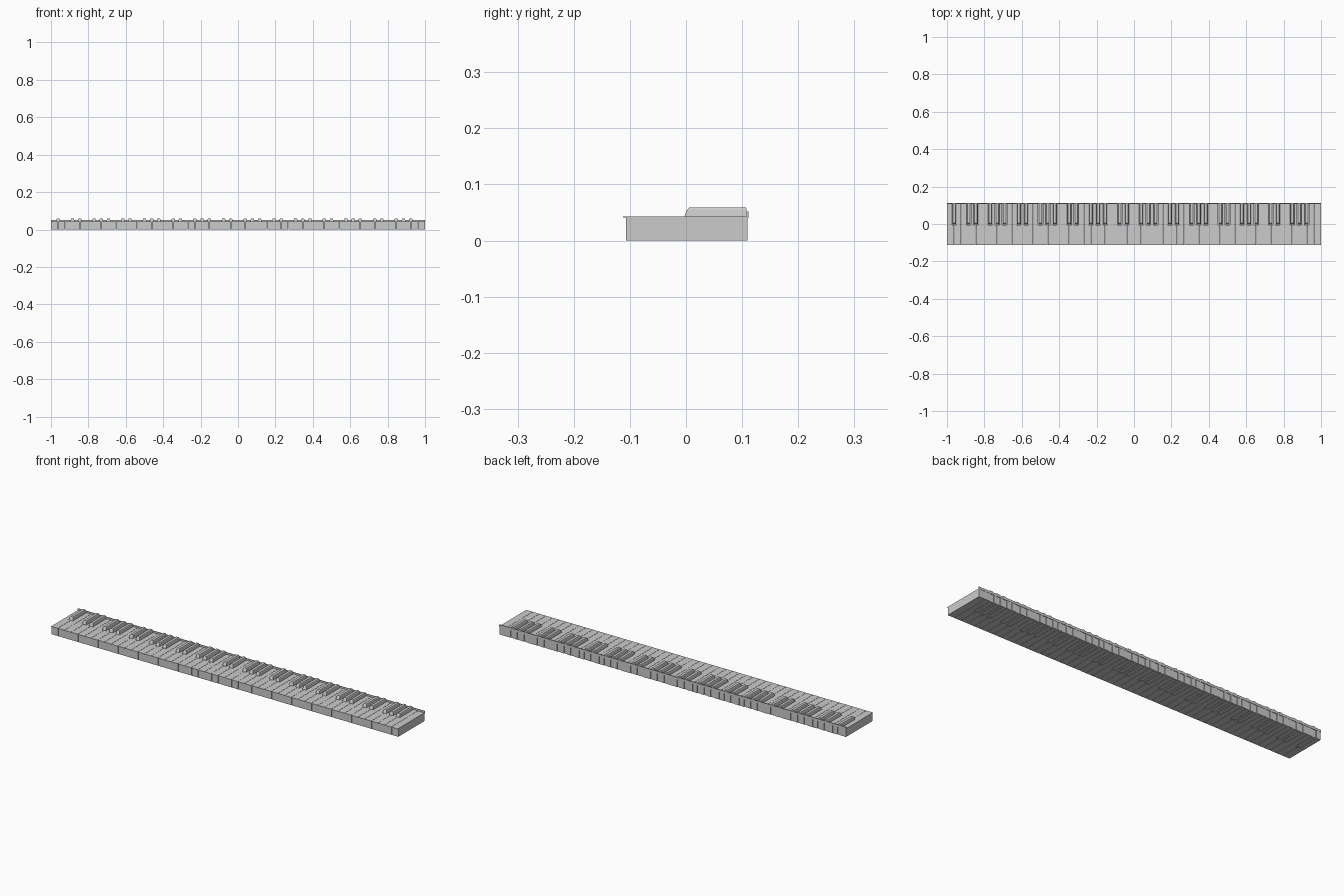
import bpy, bmesh

if "Cube" in bpy.data.objects:
    bpy.data.objects.remove(bpy.data.objects["Cube"])

N = 52                      # white keys, lowest note A, highest note C
W = 2.0 / N
GAP = 0.0006                # half gap between neighbouring keys
FRONT, LIP, BACK = -0.107, -0.112, 0.110
NOTCH_Y, NOTCH = -0.005, 0.0122   # notch start and half width beside a black key
TOP = 0.043
LETTERS = "ABCDEFG"


def has_black(i):
    """Is there a black key on the boundary between white keys i-1 and i?"""
    return 0 < i < N and LETTERS[(i - 1) % 7] in "ACDFG"


def finish(name, bm):
    bmesh.ops.recalc_face_normals(bm, faces=bm.faces)
    mesh = bpy.data.meshes.new(name)
    bm.to_mesh(mesh)
    bm.free()
    obj = bpy.data.objects.new(name, mesh)
    bpy.context.collection.objects.link(obj)
    return obj


def loft(bm, rings):
    """Join rings of equal length and cap both ends."""
    loops = [[bm.verts.new(p) for p in r] for r in rings]
    n = len(loops[0])
    for a, b in zip(loops, loops[1:]):
        for k in range(n):
            bm.faces.new((a[k], a[(k + 1) % n], b[(k + 1) % n], b[k]))
    bm.faces.new(loops[0][::-1])
    bm.faces.new(loops[-1])


def key_outline(i, front):
    """Plan of a white key, notched where black keys sit."""
    x0, x1 = -1 + i * W, -1 + (i + 1) * W
    l, r = x0 + GAP, x1 - GAP
    pts = [(l, front), (r, front)]
    if has_black(i + 1):
        pts += [(r, NOTCH_Y), (x1 - NOTCH, NOTCH_Y), (x1 - NOTCH, BACK)]
    else:
        pts += [(r, BACK)]
    if has_black(i):
        pts += [(x0 + NOTCH, BACK), (x0 + NOTCH, NOTCH_Y), (l, NOTCH_Y)]
    else:
        pts += [(l, BACK)]
    return pts


def prism(bm, pts, z0, z1):
    loft(bm, [[(x, y, z) for x, y in pts] for z in (z0, z1)])


# White keys: body plus thin top plate with a front lip
for i in range(N):
    bm = bmesh.new()
    prism(bm, key_outline(i, FRONT), 0, TOP - 0.002)
    prism(bm, key_outline(i, LIP), TOP - 0.002, TOP)
    finish(f"white_key_{i + 1}", bm)

# Black keys: straight shank, tapered cap with sloping front
count = 0
for i in range(N):
    if not has_black(i):
        continue
    count += 1
    cx = -1 + i * W
    bm = bmesh.new()
    rings = []
    for z, hw, yf, yb in ((0.0, 0.0108, -0.003, 0.108),
                          (TOP, 0.0108, -0.003, 0.108),
                          (0.0555, 0.0085, 0.002, 0.108),
                          (0.0585, 0.0068, 0.005, 0.107)):
        rings.append([(cx - hw, yf, z), (cx + hw, yf, z), (cx + hw, yb, z), (cx - hw, yb, z)])
    loft(bm, rings)
    finish(f"black_key_{count}", bm)

# Thin strip along the back edge
bm = bmesh.new()
prism(bm, [(-1, 0.1082), (1, 0.1082), (1, 0.1112), (-1, 0.1112)], TOP - 0.003, 0.052)
finish("back_strip", bm)
